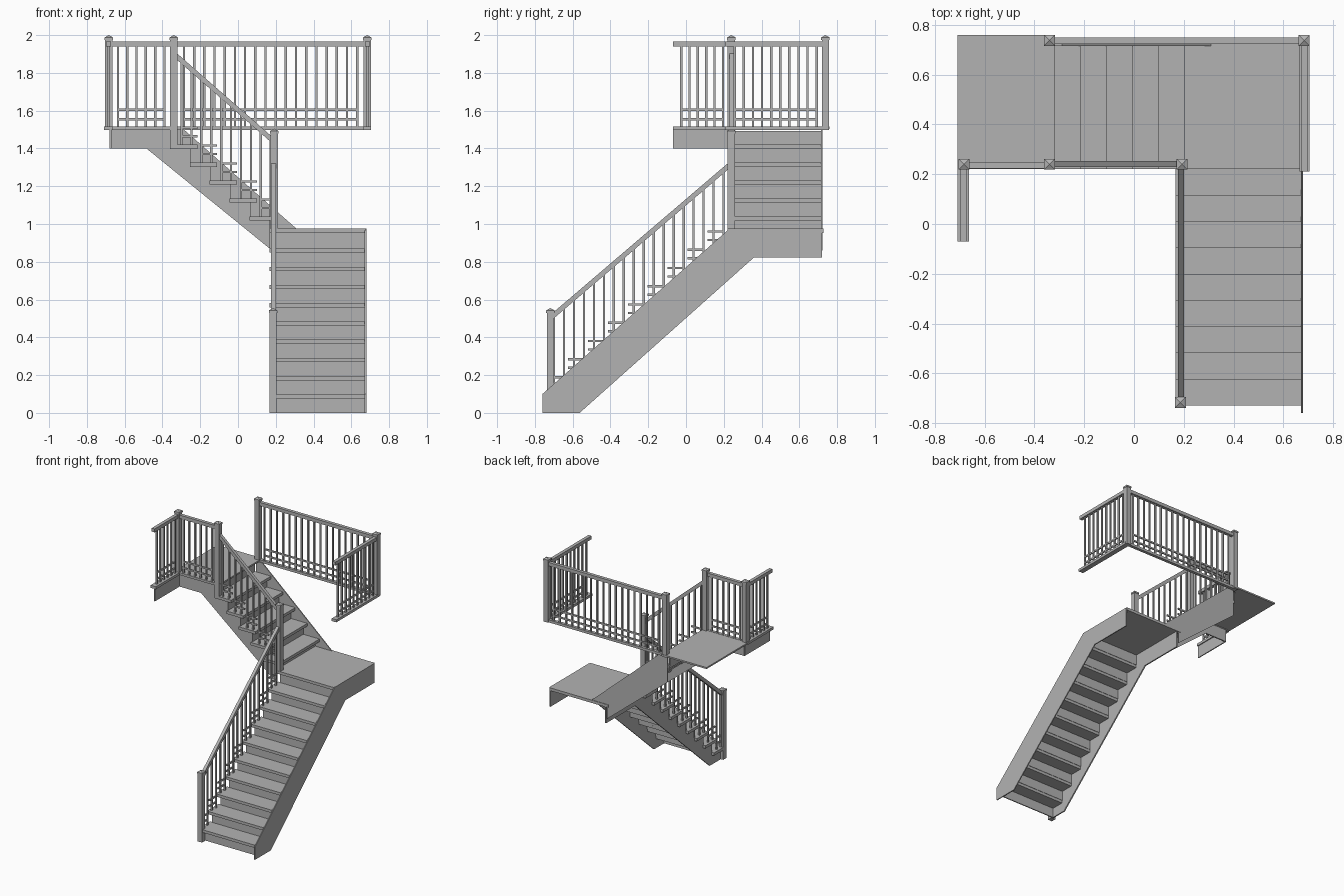
import bpy
import bmesh

cube = bpy.data.objects.get("Cube")
if cube:
    bpy.data.objects.remove(cube)

grey = bpy.data.materials.new("plain grey")
grey.use_nodes = True
COLOUR = (0.45, 0.45, 0.45, 1)
grey.diffuse_color = COLOUR
grey.node_tree.nodes["Principled BSDF"].inputs["Base Color"].default_value = COLOUR


# A flight is drawn as run (s), height (z) and width (w), then mapped to x, y, z
def along_y(s, w, z):
    return (w, s, z)


def along_x(s, w, z):
    return (s, w, z)


def up_left(s, w, z):
    return (-s, w, z)


class Part:
    """Collects solids into one mesh object."""

    def __init__(self, name, axes=along_x):
        self.name, self.axes, self.bm = name, axes, bmesh.new()

    def plate(self, profile, w0, w1):
        a = [self.bm.verts.new(self.axes(s, w0, z)) for s, z in profile]
        b = [self.bm.verts.new(self.axes(s, w1, z)) for s, z in profile]
        self.bm.faces.new(a)
        self.bm.faces.new(b[::-1])
        for i in range(len(a)):
            j = (i + 1) % len(a)
            self.bm.faces.new((a[j], a[i], b[i], b[j]))

    def box(self, s0, s1, w0, w1, z0, z1):
        self.plate([(s0, z0), (s1, z0), (s1, z1), (s0, z1)], w0, w1)

    def finish(self):
        bmesh.ops.recalc_face_normals(self.bm, faces=self.bm.faces)
        mesh = bpy.data.meshes.new(self.name)
        self.bm.to_mesh(mesh)
        self.bm.free()
        mesh.materials.append(grey)
        ob = bpy.data.objects.new(self.name, mesh)
        bpy.context.collection.objects.link(ob)
        return ob


def newel_post(name, x, y, z0, z1, r=0.019):
    p = Part(name)
    p.box(x - r, x + r, y - r, y + r, z0, z1 - 0.025)
    # cap block with a shallow pyramid
    c = r + 0.003
    p.box(x - c, x + c, y - c, y + c, z1 - 0.025, z1 - 0.012)
    base = [p.bm.verts.new((x + i * c, y + j * c, z1 - 0.012))
            for i, j in ((-1, -1), (1, -1), (1, 1), (-1, 1))]
    tip = p.bm.verts.new((x, y, z1))
    for i in range(4):
        p.bm.faces.new((base[i], base[(i + 1) % 4], tip))
    p.finish()


NOSE, THICK = 0.035, 0.022


def flight(name, axes, s0, run, z0, rise, count, w0, w1, floor, top):
    """Treads and risers, from the first nosing at s0."""
    treads, risers = Part(name + "_treads", axes), Part(name + "_risers", axes)
    below = floor
    for i in range(count + 1):
        s, z = s0 + run * i, z0 + rise * i
        if i < count:
            treads.box(s, s + run + NOSE + 0.005, w0, w1, z - THICK, z)
        else:
            z = top
        risers.box(s + NOSE, s + NOSE + 0.008, w0 + 0.02, w1, below, z - THICK)
        below = z
    treads.finish()
    risers.finish()


def sawtooth(s0, run, z0, rise, count):
    """Upper edge of a cut stringer, under the treads."""
    pts = []
    for i in range(count):
        z = z0 + rise * i - THICK
        pts += [(s0 + NOSE + run * i, z), (s0 + NOSE + run * (i + 1), z)]
    return pts


def stair_railing(name, axes, w, a, b, s0, run, z0, rise, count):
    """Sloped handrail from a to b, two balusters per tread, short level rails."""
    p = Part(name, axes)
    p.plate([a, b, (b[0], b[1] - 0.034), (a[0], a[1] - 0.034)], w - 0.012, w + 0.012)
    slope = (b[1] - a[1]) / (b[0] - a[0])
    for i in range(count):
        s, z = s0 + run * i, z0 + rise * i
        for k in (0.3, 0.8):
            c = s + run * k
            if a[0] < c < b[0]:
                p.box(c - 0.006, c + 0.006, w - 0.006, w + 0.006, z,
                      a[1] + slope * (c - a[0]) - 0.02)
        for h in (0.045, 0.09):
            p.box(max(a[0], s), min(b[0], s + run * 0.85), w - 0.005, w + 0.005,
                  z + h - 0.006, z + h + 0.006)
    p.finish()


def level_railing(name, axes, w, s0, s1, count, shoe):
    """Handrail, shoe rail, two low rails and evenly spaced balusters."""
    p = Part(name, axes)
    p.box(s0, s1, w - 0.013, w + 0.013, 1.94, 1.967)
    p.box(s0, s1, w - shoe, w + shoe, 1.497, 1.517)
    step = (s1 - s0) / (count + 1)
    for i in range(1, count + 1):
        c = s0 + step * i
        p.box(c - 0.006, c + 0.006, w - 0.006, w + 0.006, 1.51, 1.945)
    for z in (1.555, 1.605):
        p.box(s0 + step, s1 - step, w - 0.005, w + 0.005, z - 0.006, z + 0.006)
    p.finish()


# Lower flight, climbing towards the back
LOW = dict(s0=-0.73, run=0.1055, z0=0.098, rise=0.0965, count=9)
flight("lower", along_y, w0=0.167, w1=0.673, floor=0, top=0.975, **LOW)
p = Part("lower_outer_stringer", along_y)
p.plate([(-0.76, 0), (-0.76, 0.1), (0.23, 0.975), (0.72, 0.975),
         (0.72, 0.823), (0.36, 0.823), (-0.563, 0)], 0.671, 0.679)
p.finish()
p = Part("lower_inner_stringer", along_y)
p.plate([(-0.695, 0)] + sawtooth(**LOW) + [(0.2545, 0.955), (0.72, 0.955),
        (0.72, 0.823), (0.36, 0.823), (-0.563, 0)], 0.188, 0.198)
p.finish()
stair_railing("lower_railing", along_y, 0.188, (-0.705, 0.53), (0.222, 1.322), **LOW)

# Half landing
p = Part("half_landing")
p.box(0.167, 0.675, 0.22, 0.727, 0.953, 0.975)
p.finish()

# Upper flight, climbing towards -x
UP = dict(s0=-0.205, run=0.105, z0=1.04, rise=0.095, count=5)
flight("upper", up_left, w0=0.222, w1=0.718, floor=0.97, top=1.515, **UP)
p = Part("upper_front_stringer", up_left)
p.plate([(-0.17, 0.868)] + sawtooth(**UP) + [(0.355, 1.505), (0.675, 1.505),
        (0.675, 1.4), (0.485, 1.4)], 0.235, 0.245)
p.finish()
p = Part("upper_back_stringer", up_left)
p.plate([(-0.18, 0.86), (-0.18, 0.97), (-0.31, 0.975), (0.29, 1.503),
         (0.345, 1.503), (0.345, 1.287)], 0.715, 0.723)
p.finish()
stair_railing("upper_railing", up_left, 0.242, (-0.175, 1.467), (0.325, 1.905), **UP)

# Upper landing with its side edge board
p = Part("upper_landing")
p.box(-0.71, -0.32, 0.222, 0.76, 1.503, 1.515)
p.finish()
p = Part("landing_edge_board")
p.box(-0.679, -0.671, -0.07, 0.24, 1.4, 1.505)
p.finish()

# Level railings around the upper floor
level_railing("back_railing", along_x, 0.737, -0.34, 0.685, 18, 0.012)
level_railing("right_railing", along_y, 0.685, 0.21, 0.74, 10, 0.02)
level_railing("landing_front_railing", along_x, 0.236, -0.685, -0.34, 6, 0.012)
level_railing("landing_side_railing", along_y, -0.686, -0.07, 0.24, 6, 0.023)

# Newel posts
for name, x, y, z0, z1 in (
        ("bottom_post", 0.186, -0.718, 0, 0.555),
        ("turn_post", 0.192, 0.24, 0.955, 1.505),
        ("top_front_post", -0.34, 0.24, 1.42, 2.0),
        ("landing_corner_post", -0.684, 0.24, 1.51, 2.0),
        ("top_back_post", -0.34, 0.738, 1.497, 2.0),
        ("back_corner_post", 0.684, 0.738, 1.497, 2.0)):
    newel_post(name, x, y, z0, z1)
